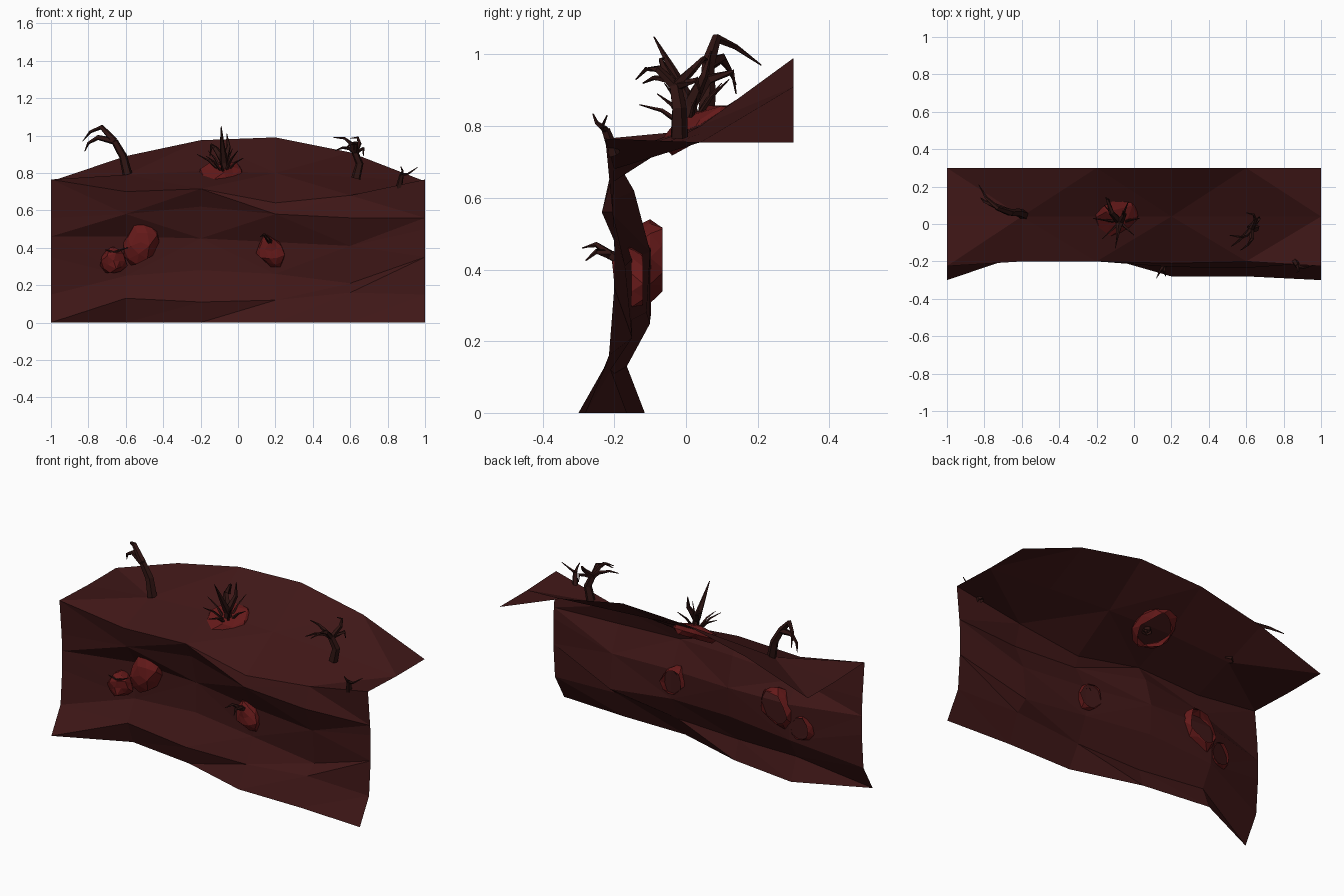
import bpy, bmesh, math, random
from mathutils import Vector, Matrix

if "Cube" in bpy.data.objects:
    bpy.data.objects.remove(bpy.data.objects["Cube"])

random.seed(4)


def material(name, rgb):
    m = bpy.data.materials.new(name)
    m.diffuse_color = (*rgb, 1)
    m.use_nodes = True
    m.node_tree.nodes["Principled BSDF"].inputs["Base Color"].default_value = m.diffuse_color
    return m


EARTH = material("dark_red_earth", (0.050, 0.0085, 0.0085))
STONE = material("red_stone", (0.13, 0.010, 0.010))
BARK = material("dark_bark", (0.028, 0.007, 0.006))


def finish(bm, name, mat):
    me = bpy.data.meshes.new(name)
    bm.to_mesh(me)
    bm.free()
    me.materials.append(mat)
    ob = bpy.data.objects.new(name, me)
    bpy.context.collection.objects.link(ob)
    return ob


# Cliff sheet: rows of (y, z) per column, from foot over the lip to the back edge
xs = [-1, -.6, -.2, .2, .6, 1]
rows_y = [
    [-.30, -.115, -.165, -.28, -.28, -.30],
    [-.215, -.165, -.20, -.21, -.215, -.215],
    [-.20, -.10, -.11, -.15, -.15, -.20],
    [-.20, -.095, -.10, -.15, -.17, -.20],
    [-.205, -.17, -.145, -.23, -.235, -.205],
    [-.225, -.20, -.20, -.21, -.20, -.225],
    [.04] * 6,
    [.30] * 6]
rows_z = [
    [0] * 6,
    [.15, .13, .11, .12, .16, .15],
    [.35, .25, .28, .26, .21, .35],
    [.46, .46, .45, .43, .41, .50],
    [.56, .58, .62, .58, .56, .56],
    [.765, .70, .715, .64, .68, .765],
    [.755, .79, .81, .80, .78, .755],
    [.755, .89, .975, .99, .91, .755]]
bm = bmesh.new()
grid = [[bm.verts.new(p) for p in zip(xs, ry, rz)] for ry, rz in zip(rows_y, rows_z)]
for j in range(7):
    for i in range(5):
        a, b, c, d = grid[j][i], grid[j][i + 1], grid[j + 1][i + 1], grid[j + 1][i]
        if j < 2 or (i + j) % 2:
            bm.faces.new((a, b, c)); bm.faces.new((a, c, d))
        else:
            bm.faces.new((a, b, d)); bm.faces.new((b, c, d))
finish(bm, "cliff", EARTH)


# Rough stones: faceted lumps cut flat and open behind; local z points outward
def stone(name, loc, size, tilt, spin=0):
    bm = bmesh.new()
    bmesh.ops.create_icosphere(bm, subdivisions=2, radius=1)
    for v in bm.verts:
        v.co *= random.uniform(.86, 1.16)
    bmesh.ops.bisect_plane(bm, geom=bm.verts[:] + bm.edges[:] + bm.faces[:],
                           plane_co=(0, 0, -.5), plane_no=(0, 0, -1), clear_outer=True)
    bm.transform(Matrix.Translation(loc) @ Matrix.Rotation(tilt, 4, 'X')
                 @ Matrix.Rotation(spin, 4, 'Z') @ Matrix.Diagonal((*size, 1)))
    finish(bm, name, STONE)


FRONT = math.pi / 2
stone("wall_stone_large", (-.52, -.10, .43), (.085, .12, .07), FRONT, -.4)
stone("wall_stone_small", (-.665, -.13, .33), (.07, .075, .065), FRONT)
stone("wall_stone_right", (.18, -.15, .38), (.07, .09, .06), FRONT, .5)
stone("top_stone", (-.095, .05, .795), (.11, .125, .05), .5)


# Gnarled roots: tapered five-sided tubes
def tube(bm, pts, r0, r1=.002, sides=5):
    pts = [Vector(p) for p in pts]
    rings = []
    for k, p in enumerate(pts):
        d = (pts[min(k + 1, len(pts) - 1)] - pts[max(k - 1, 0)]).normalized()
        u = d.cross(Vector((0.3, 1, 0.2))).normalized()
        w = d.cross(u)
        r = r0 + (r1 - r0) * k / (len(pts) - 1)
        rings.append([bm.verts.new(p + r * (u * math.cos(t) + w * math.sin(t)))
                      for t in [math.tau * s / sides for s in range(sides)]])
    for lo, hi in zip(rings, rings[1:]):
        for s in range(sides):
            n = (s + 1) % sides
            bm.faces.new((lo[s], lo[n], hi[n], hi[s]))
    bm.faces.new(rings[-1])


def root(name, trunk, r, fingers, fr):
    bm = bmesh.new()
    tube(bm, trunk, r, r * .7)
    for f in fingers:
        tube(bm, [trunk[-1]] + f, fr)
    bmesh.ops.recalc_face_normals(bm, faces=bm.faces)
    finish(bm, name, BARK)


root("left_claw_root", [(-.59, .05, .79), (-.615, .06, .89), (-.66, .06, .97)], .027, [
    [(-.73, .085, 1.045), (-.79, .14, 1.02), (-.83, .21, .97)],
    [(-.75, .10, .99), (-.80, .12, .96), (-.82, .14, .915)]], .02)

root("right_claw_root", [(.63, -.02, .77), (.65, -.02, .85), (.625, -.03, .91)], .026, [
    [(.60, -.06, .96), (.57, -.07, .985), (.51, -.06, .99)],
    [(.60, -.05, .93), (.56, -.09, .935), (.52, -.12, .92)],
    [(.63, -.08, .96), (.61, -.11, .96), (.57, -.14, .93)],
    [(.65, .02, .96), (.64, .05, .99), (.60, .06, .985)],
    [(.67, .03, .93), (.67, .04, .89)]], .016)

# Central tuft: one tall thorn, spiky blades around it
root("central_thorns", [(-.07, .02, .78), (-.075, .01, .86)], .026, [
    [(-.085, -.04, .96), (-.09, -.09, 1.05)],
    [(-.05, .05, .94), (-.06, .07, 1.01)],
    [(-.12, .06, .93), (-.14, .13, .95), (-.15, .14, .89)]], .022)
bm = bmesh.new()
for tip in [(-.22, .03, .90), (-.17, -.08, .89), (.0, -.06, .92), (.03, .03, .88),
            (-.03, .12, .93), (-.10, -.13, .86), (-.16, .10, .92)]:
    base = Vector((-.075, .01, .79))
    t = Vector(tip)
    tube(bm, [base, base.lerp(t, .55) + Vector((0, 0, .015)), t], .010, .0015, 4)
bmesh.ops.recalc_face_normals(bm, faces=bm.faces)
finish(bm, "thorn_blades", BARK)

# Small roots on the right lip and on the wall
root("lip_root", [(.86, -.20, .72), (.875, -.225, .79)], .018, [
    [(.88, -.25, .81), (.87, -.26, .835)],
    [(.91, -.235, .795), (.96, -.22, .83)]], .010)
root("wall_root", [(.18, -.15, .41), (.165, -.21, .44)], .02, [
    [(.14, -.25, .47), (.12, -.29, .46)],
    [(.16, -.25, .45), (.17, -.28, .425)]], .014)
root("stone_twig", [(-.70, -.13, .36), (-.665, -.18, .375)], .012, [
    [(-.62, -.19, .39), (-.59, -.17, .40)], [(-.71, -.185, .39)]], .008)
